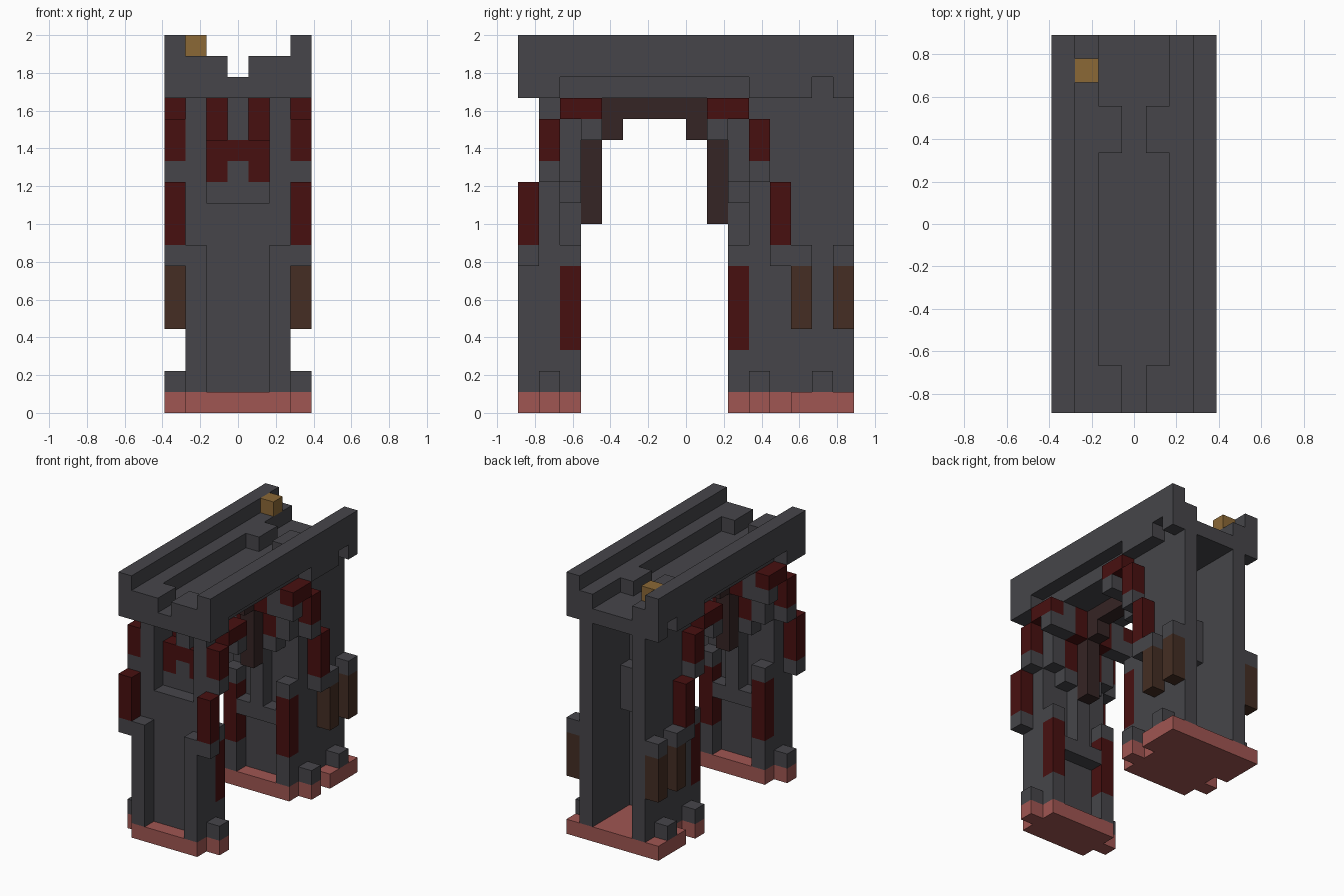
import bpy, bmesh
from mathutils import Vector

cube = bpy.data.objects.get("Cube")
if cube:
    bpy.data.objects.remove(cube)

CELL = 1 / 9
SIZE = (7, 16, 18)


def material(name, rgb):
    m = bpy.data.materials.new(name)
    m.use_nodes = True
    m.diffuse_color = (*rgb, 1)
    m.node_tree.nodes["Principled BSDF"].inputs["Base Color"].default_value = (*rgb, 1)
    return m


stone = material("dark grey stone", (0.061, 0.060, 0.068))
red = material("deep red", (0.064, 0.005, 0.005))
umber = material("dark umber", (0.036, 0.018, 0.018))
brown = material("brown", (0.058, 0.027, 0.017))
pink = material("dusty pink", (0.35, 0.093, 0.084))
gold = material("gold", (0.26, 0.14, 0.037))

cells = {}    # block position -> part name
parts = {}    # part name -> material


def block(part, mat, x, y, z, mirror=False, arch=False):
    """Fill a box of blocks; mirror copies across x, arch copies to the other pier."""
    parts[part] = mat
    for i in range(*x):
        for j in range(*y):
            for k in range(*z):
                for a in {i, 6 - i} if mirror else {i}:
                    for b in {j, 12 - j} if arch else {j}:
                        cells[a, b, k] = part


def cut(x, y, z):
    for i in range(*x):
        for j in range(*y):
            for k in range(*z):
                cells.pop((i, j, k), None)


# Pier bases
block("front_base", pink, (1, 6), (0, 3), (0, 1))
block("front_base", pink, (6, 7), (1, 2), (0, 1), True)
block("back_base", pink, (1, 6), (10, 16), (0, 1))
block("back_base", pink, (6, 7), (11, 12), (0, 1), True)
block("back_base", pink, (6, 7), (13, 16), (0, 1), True)

# Front pier: recessed wall, corner columns
block("front_pier", stone, (2, 5), (1, 2), (1, 10))
block("front_pier", stone, (5, 6), (1, 2), (1, 15), True)
block("front_pier", stone, (5, 6), (0, 1), (1, 8), True)

# Back pier: side walls, inner wall and niche box, open at the rear
block("back_pier", stone, (5, 6), (11, 16), (1, 15), True)
block("back_pier", stone, (2, 5), (11, 12), (1, 15))
block("back_pier", stone, (2, 5), (12, 13), (8, 11))

# Inner faces of both piers: columns, centre spine, ledges
block("inner_columns", stone, (5, 6), (2, 3), (1, 8), True, True)
block("inner_columns", stone, (5, 6), (2, 3), (11, 15), True, True)
block("column_panels", red, (5, 6), (2, 3), (3, 7), True, True)
block("spines", stone, (3, 4), (2, 3), (5, 15), False, True)
block("ledges", stone, (2, 5), (2, 3), (5, 6), False, True)
block("ledges", stone, (2, 5), (2, 3), (10, 11), False, True)
block("window_arches", red, (2, 5), (2, 3), (12, 13), False, True)
block("window_arches", red, (4, 5), (2, 3), (11, 12), True, True)
block("window_uprights", red, (4, 5), (3, 4), (13, 15), True, True)

# Stepped outer arch, each red block resting on a stone corbel
for y0, y1, low, high in ((0, 1, 8, 11), (1, 2, 12, 14), (2, 4, 14, 15)):
    block("arch_trim", red, (6, 7), (y0, y1), (low, high), True, True)
    block("corbels", stone, (6, 7), (y0, y1), (low - 1, low), True, True)
cut((0, 1), (2, 3), (13, 14))
cut((6, 7), (2, 3), (13, 14))
cut((0, 1), (10, 11), (13, 14))
cut((6, 7), (10, 11), (13, 14))
block("corbels", stone, (5, 6), (3, 4), (13, 15), True, True)

# Thin central arch
block("centre_arch", umber, (3, 4), (3, 4), (9, 13), False, True)
block("centre_arch", umber, (3, 4), (4, 5), (13, 15), False, True)
block("centre_arch", umber, (3, 4), (5, 8), (14, 15))

# Small buttress posts on the pier sides
block("foot_blocks", stone, (6, 7), (1, 2), (1, 2), True, True)
block("foot_blocks", stone, (6, 7), (14, 15), (1, 2), True)
for y in (13, 15):
    block("side_posts", brown, (6, 7), (y, y + 1), (4, 7), True)
    block("post_caps", stone, (6, 7), (y, y + 1), (7, 8), True)

# Deck with a stepped channel
block("deck", stone, (1, 6), (0, 16), (15, 17))
cut((3, 4), (0, 16), (16, 17))
for y in ((2, 11), (13, 16)):
    cut((2, 5), y, (16, 17))

# Parapets with deeper brackets at the ends
block("parapets", stone, (6, 7), (0, 16), (16, 18), True)
for y in ((0, 2), (11, 14), (15, 16)):
    block("parapets", stone, (6, 7), y, (15, 16), True)

# Lamp block on the deck
block("lamp", gold, (1, 2), (14, 15), (17, 18))

# Turn each part into a mesh of its exposed block faces
AXES = [Vector(v) for v in ((1, 0, 0), (0, 1, 0), (0, 0, 1))]
ORIGIN = Vector((SIZE[0] / 2, SIZE[1] / 2, 0))
for part, mat in parts.items():
    bm = bmesh.new()
    for pos, owner in cells.items():
        if owner != part:
            continue
        centre = Vector(pos) + Vector((0.5, 0.5, 0.5))
        for a in range(3):
            for side in (1, -1):
                n = AXES[a] * side
                if tuple(int(p + d) for p, d in zip(pos, n)) in cells:
                    continue
                u, v = AXES[(a + 1) % 3], AXES[(a + 2) % 3] * side
                corners = (-u - v, u - v, u + v, v - u)
                bm.faces.new([bm.verts.new((centre + (n + c) / 2 - ORIGIN) * CELL)
                              for c in corners])
    bmesh.ops.remove_doubles(bm, verts=bm.verts, dist=0.001)
    bmesh.ops.dissolve_limit(bm, angle_limit=0.01, verts=bm.verts, edges=bm.edges)
    mesh = bpy.data.meshes.new(part)
    bm.to_mesh(mesh)
    bm.free()
    mesh.materials.append(mat)
    bpy.context.collection.objects.link(bpy.data.objects.new(part, mesh))
